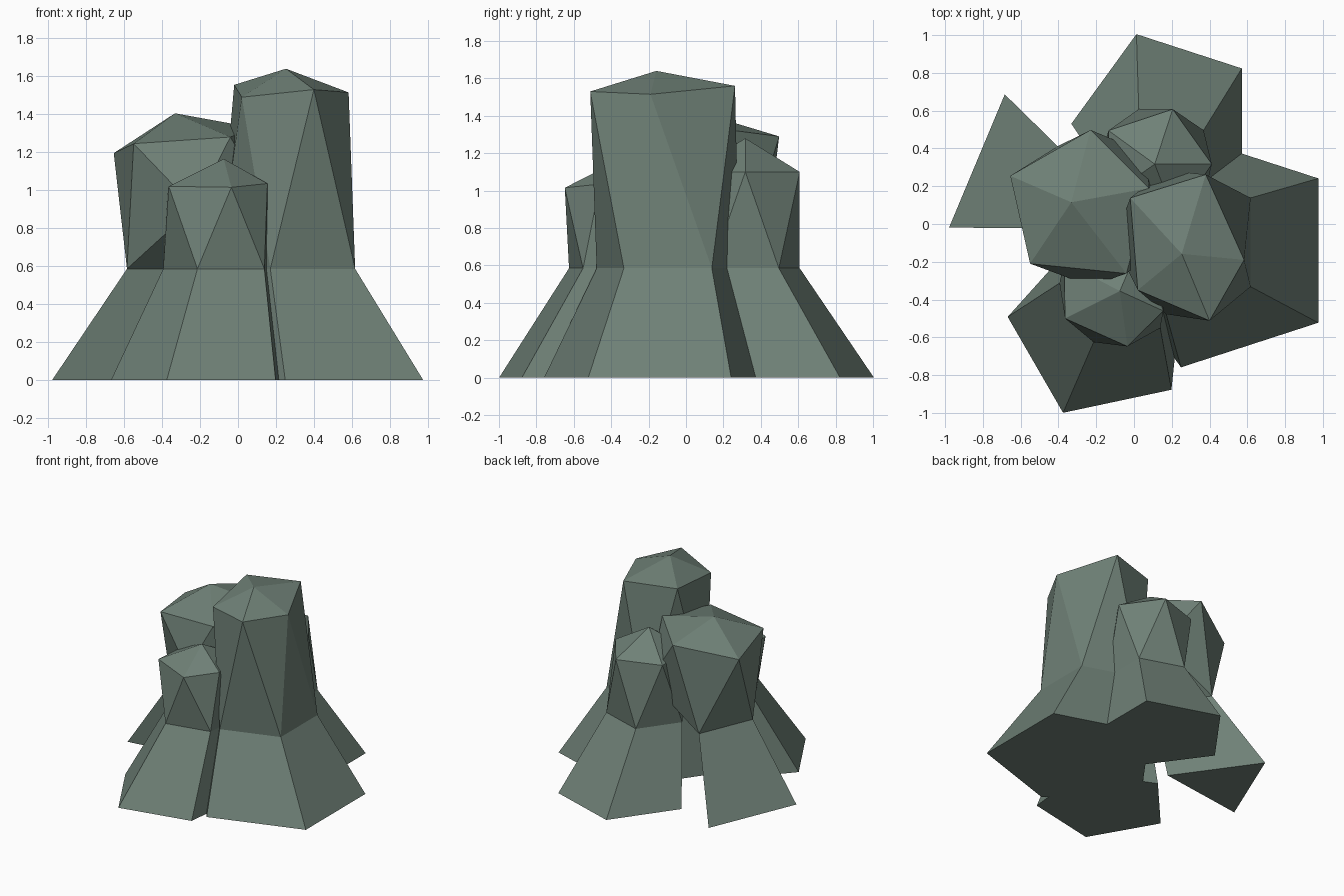
import bpy, bmesh, math

if "Cube" in bpy.data.objects:
    bpy.data.objects.remove(bpy.data.objects["Cube"])

MID_Z = 0.585                 # height where each pillar starts to flare
FLARE, OFF = 1.625, (-0.028, 0.017)

stone = bpy.data.materials.new("grey_green_stone")
stone.diffuse_color = (0.16, 0.22, 0.185, 1)
stone.use_nodes = True
stone.node_tree.nodes["Principled BSDF"].inputs["Base Color"].default_value = stone.diffuse_color


def flared(p):
    """Ground point below a shoulder point, pushed away from the middle."""
    return (p[0] * FLARE + OFF[0], p[1] * FLARE + OFF[1], 0)


def pillar(name, centre, radius, phase, tops, apex, raised=None, heel=None):
    """Five-sided faceted pillar: pointed cap, twisted shaft, flared foot.
    raised: heights of shoulder corners that hang above the foot."""
    raised = raised or {}
    bm = bmesh.new()
    mids = []
    for i in range(5):
        a = math.radians(phase + 72 * i)
        mids.append(bm.verts.new((centre[0] + radius * math.cos(a),
                                  centre[1] + radius * math.sin(a),
                                  raised.get(i, MID_Z))))
    caps = [bm.verts.new(t) for t in tops]
    tip = bm.verts.new(apex)
    # cap and shaft
    for i in range(5):
        j = (i + 1) % 5
        bm.faces.new((tip, caps[i], caps[j]))
        bm.faces.new((caps[i], mids[i], mids[j]))
        bm.faces.new((caps[i], mids[j], caps[j]))
    # foot outline: whole ring, or the low corners plus a heel point
    ring = [m for i, m in enumerate(mids) if i not in raised]
    if heel:
        h = bm.verts.new((heel[0], heel[1], MID_Z))
        ring.append(h)
        for i in range(5):
            j = (i + 1) % 5
            if i in raised or j in raised:
                bm.faces.new((h, mids[j], mids[i]))
    ground = [bm.verts.new(flared(v.co)) for v in ring]
    n = len(ring)
    for i in range(n):
        j = (i + 1) % n
        bm.faces.new((ring[i], ground[i], ground[j], ring[j]))
    bm.faces.new(ground[::-1])
    bmesh.ops.recalc_face_normals(bm, faces=bm.faces)
    me = bpy.data.meshes.new(name)
    bm.to_mesh(me)
    bm.free()
    me.materials.append(stone)
    bpy.context.collection.objects.link(bpy.data.objects.new(name, me))


# tall pillar on the right
pillar("tall_pillar", (0.294, -0.097), 0.4, 36,
       [(0.38, 0.262, 1.56), (-0.02, 0.138, 1.555), (0.02, -0.35, 1.49),
        (0.40, -0.512, 1.53), (0.583, -0.19, 1.515)], (0.253, -0.158, 1.64))

# leaning boulder on the left, standing on one narrow foot
pillar("left_boulder", (-0.196, 0.07), 0.4, 49.3,
       [(-0.23, 0.498, 1.29), (-0.655, 0.255, 1.195), (-0.55, -0.21, 1.245),
        (-0.04, -0.262, 1.28), (0.08, 0.19, 1.33)], (-0.332, 0.115, 1.405),
       raised={0: 0.88, 3: 0.91, 4: 0.9}, heel=(-0.14, 0.04))

# short pillar at the front
pillar("front_pillar", (-0.089, -0.345), 0.307, 30,
       [(0.03, -0.11, 1.03), (-0.37, -0.20, 1.0), (-0.365, -0.50, 1.02),
        (-0.035, -0.648, 1.015), (0.155, -0.46, 1.035)], (-0.075, -0.355, 1.165))

# short pillar at the back
pillar("back_pillar", (0.12, 0.316), 0.307, 36,
       [(0.205, 0.608, 1.10), (-0.135, 0.495, 1.10), (-0.13, 0.15, 1.10),
        (0.22, 0.03, 1.10), (0.412, 0.317, 1.10)], (0.11, 0.317, 1.28))
